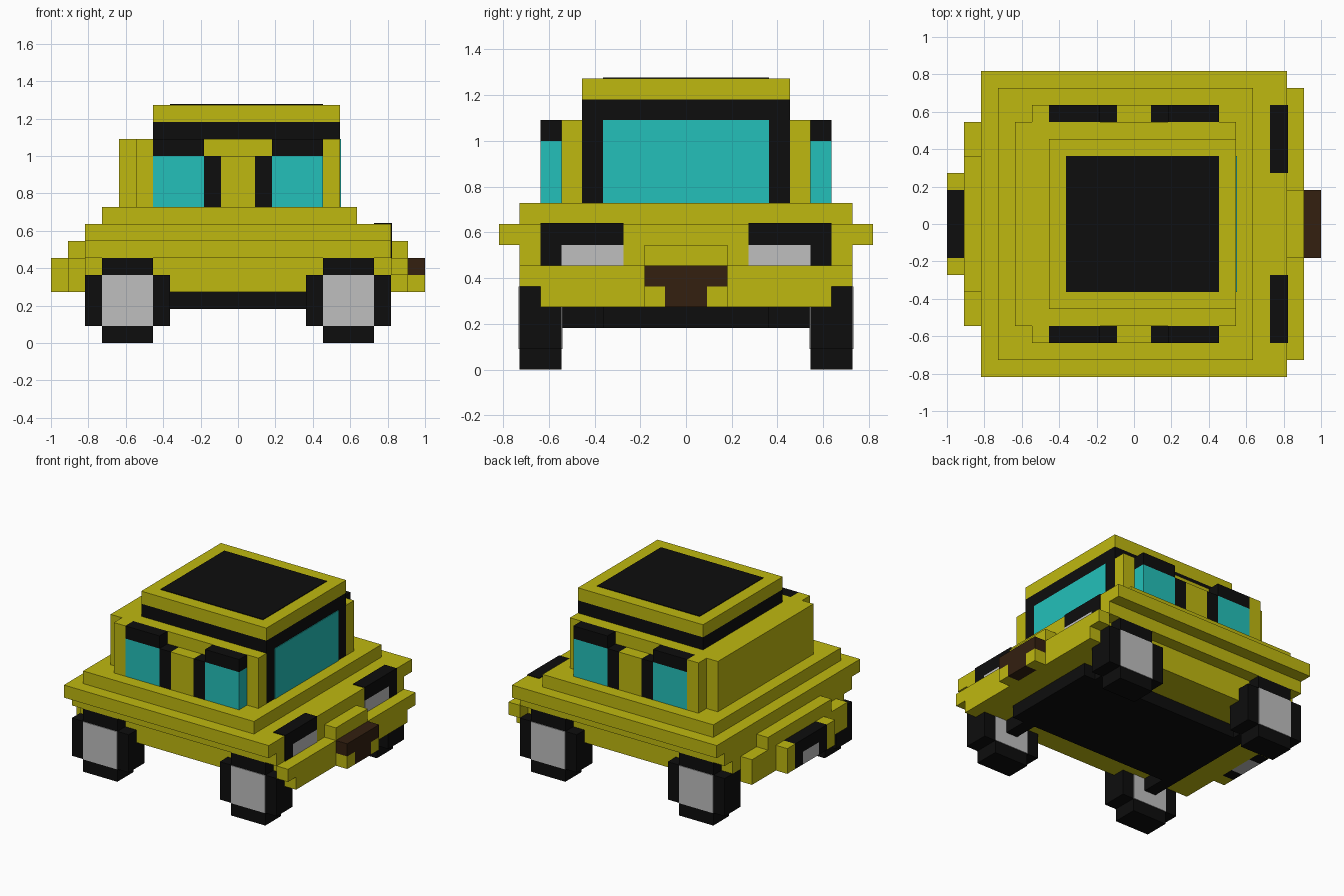
import bpy
import bmesh

cube = bpy.data.objects.get("Cube")
if cube:
    bpy.data.objects.remove(cube, do_unlink=True)

U = 1 / 11      # size of one block
E = 0.05        # thickness of painted plates, in blocks


def material(name, rgb):
    m = bpy.data.materials.new(name)
    m.use_nodes = True
    m.diffuse_color = (*rgb, 1)
    m.node_tree.nodes["Principled BSDF"].inputs["Base Color"].default_value = (*rgb, 1)
    return m


YELLOW = material("yellow paint", (0.52, 0.48, 0.005))
BLACK = material("black trim", (0.004, 0.004, 0.004))
GLASS = material("turquoise glass", (0.017, 0.53, 0.49))
GREY = material("light grey", (0.52, 0.52, 0.52))
BROWN = material("dark brown", (0.033, 0.014, 0.005))


def finish(name, bm, mat):
    bmesh.ops.recalc_face_normals(bm, faces=bm.faces)
    mesh = bpy.data.meshes.new(name)
    bm.to_mesh(mesh)
    bm.free()
    mesh.materials.append(mat)
    bpy.context.collection.objects.link(bpy.data.objects.new(name, mesh))


def box(name, mat, x, y, z):
    """Box from (low, high) ranges in blocks."""
    bm = bmesh.new()
    bmesh.ops.create_cube(bm, size=1)
    for v in bm.verts:
        v.co = [U * (r[0] if c < 0 else r[1]) for c, r in zip(v.co, (x, y, z))]
    finish(name, bm, mat)


def centred(name, mat, x, half, z):
    box(name, mat, x, (-half, half), z)


def pair(name, mat, x, y, z):
    """The same box on both sides of the car."""
    box(name + "_a", mat, x, y, z)
    box(name + "_b", mat, x, (-y[1], -y[0]), z)


def tyre(name, cx, y):
    """Stepped round tyre: a notched profile extruded along y."""
    quarter = [(2.5, 1.5), (1.5, 1.5), (1.5, 2.5)]
    outline = []
    for sx, sz in ((1, 1), (-1, 1), (-1, -1), (1, -1)):
        pts = [(sx * a, sz * b) for a, b in quarter]
        outline += pts if sx * sz > 0 else pts[::-1]
    bm = bmesh.new()
    face = bm.faces.new([bm.verts.new((U * (cx + a), U * y[0], U * (2.5 + b)))
                         for a, b in outline])
    ext = bmesh.ops.extrude_face_region(bm, geom=[face])
    for v in ext["geom"]:
        if isinstance(v, bmesh.types.BMVert):
            v.co.y = U * y[1]
    finish(name, bm, BLACK)


# Underbody and axles
centred("floor_pan", BLACK, (-7, 8), 4, (2, 3))
for label, cx in (("front", 6.5), ("rear", -6.5)):
    centred(label + "_axle", BLACK, (cx - 0.5, cx + 0.5), 6, (2, 3))

# Wheels
for label, cx in (("front", 6.5), ("rear", -6.5)):
    for side, y in (("left", (6, 8)), ("right", (-8, -6))):
        tyre(f"{label}_{side}_tyre", cx, y)
        box(f"{label}_{side}_hub", GREY, (cx - 1.5, cx + 1.5),
            (y[0] - E, y[1] + E), (1, 4))

# Lower body, with room for the wheels
centred("lower_body", YELLOW, (-9, 9), 6, (3, 5))
pair("sill", YELLOW, (-4, 4), (6, 7), (3, 4))
pair("side_panel", YELLOW, (-9, 9), (6, 7), (4, 5))

# Stacked body steps
centred("waist_step", YELLOW, (-9, 9), 8, (5, 6))
centred("wide_step", YELLOW, (-9, 9), 9, (6, 7))
centred("shoulder_step", YELLOW, (-8, 7), 8, (7, 8))

# Nose: bumper, grille and number plate
centred("front_bumper", YELLOW, (9, 10), 8, (4, 5))
centred("front_lip", YELLOW, (9, 10), 7, (3, 4))
centred("grille_block", YELLOW, (9, 10), 2, (5, 6))
centred("front_plate_top", BROWN, (10, 11), 2, (4, 5))
centred("front_plate_base", BROWN, (10, 11), 1, (3, 4))
pair("front_plate_bracket", YELLOW, (10, 11), (1, 2), (3, 4))

# Headlights
pair("headlight_hood", BLACK, (8, 9 + E), (3, 7), (6, 7 + E))
pair("headlight_edge", BLACK, (8, 9 + E), (6, 7), (5, 6))
pair("headlight_lamp", GREY, (8, 9 + E), (3, 6), (5, 6))

# Tail: bumper and number plate
centred("rear_bumper", YELLOW, (-10, -9), 6, (3, 5))
centred("rear_step", YELLOW, (-10, -9), 4, (5, 6))
pair("rear_bracket", YELLOW, (-11, -10), (2, 3), (3, 5))
centred("rear_plate_top", BLACK, (-11, -10), 2, (4, 5))
pair("rear_plate_side", BLACK, (-11, -10), (1, 2), (3, 4))
centred("rear_plate", GREY, (-11, -10), 1, (3, 4))

# Cabin
centred("cabin", YELLOW, (-7, 5), 6, (8, 12))
pair("front_pillar", YELLOW, (5, 6), (5, 6), (8, 12))
centred("windscreen_frame", BLACK, (5, 6), 5, (8, 13))
centred("windscreen", GLASS, (6, 6 + E), 4, (8, 12))
centred("roof_band", BLACK, (-5, 5), 5, (12, 13))
centred("roof", YELLOW, (-5, 6), 5, (13, 14))
centred("sunroof", BLACK, (-4, 5), 4, (14, 14 + E))

# Doors and side windows
pair("rear_quarter", YELLOW, (-6, -5), (6, 7), (8, 12))
pair("centre_pillar", YELLOW, (-1, 1), (6, 7), (8, 11))
for label, glass, frame in (("rear", (-5, -2), (-2, -1)),
                            ("front", (2, 5), (1, 2))):
    pair(label + "_window", GLASS, glass, (6, 7), (8, 11))
    pair(label + "_window_top", BLACK, glass, (6, 7), (11, 12))
    pair(label + "_window_frame", BLACK, frame, (6, 7), (8, 11))
